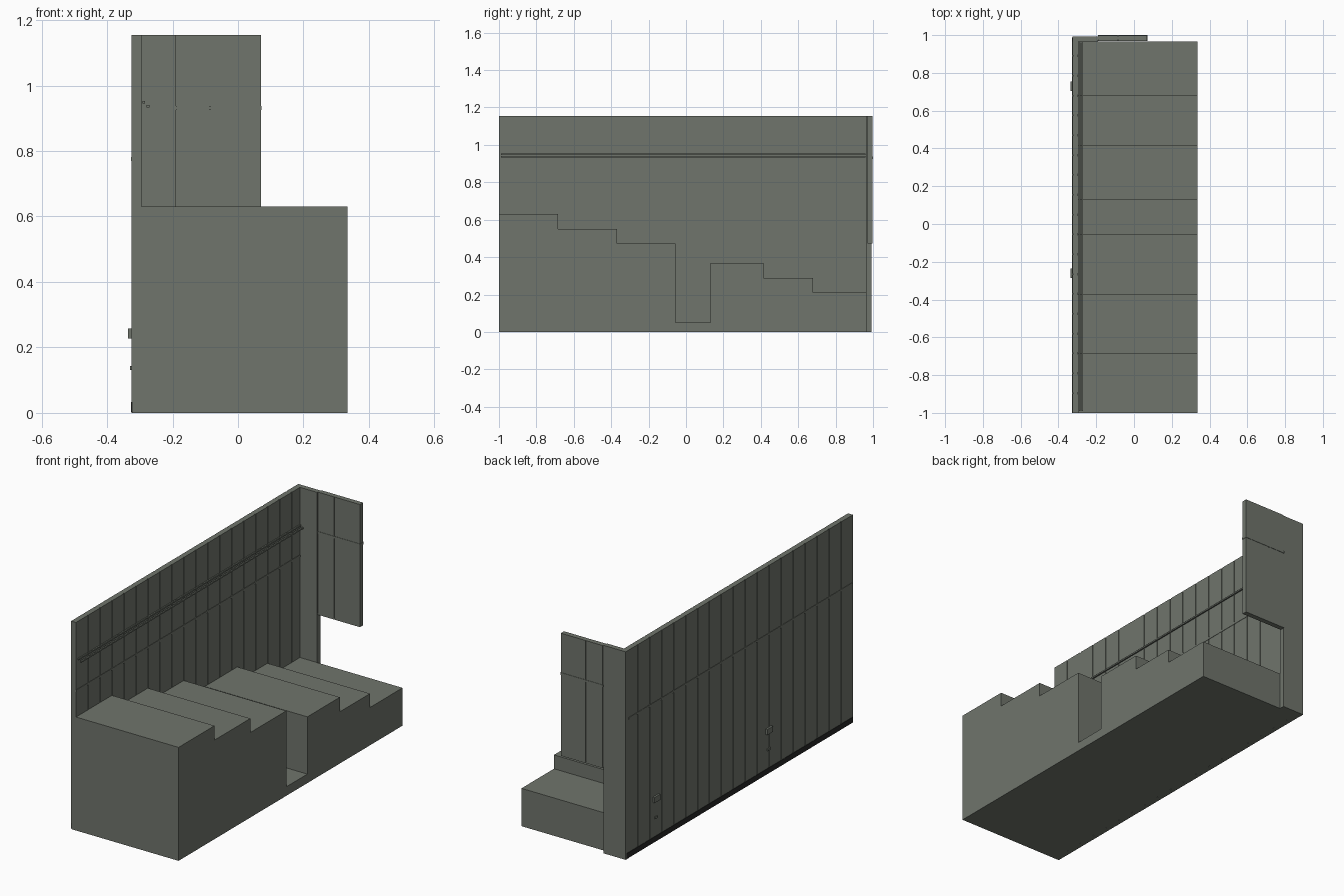
import bpy

if "Cube" in bpy.data.objects:
    bpy.data.objects.remove(bpy.data.objects["Cube"])


def mat(name, r, g, b):
    m = bpy.data.materials.new(name)
    m.diffuse_color = (r, g, b, 1)
    m.use_nodes = True
    m.node_tree.nodes["Principled BSDF"].inputs["Base Color"].default_value = m.diffuse_color
    return m


GREY = mat("grey_green", 0.16, 0.177, 0.15)
DARK = mat("dark_trim", 0.02, 0.021, 0.02)


def boxes(name, spans, material=GREY):
    """One object from a list of (x0, x1, y0, y1, z0, z1) boxes."""
    verts, faces = [], []
    for x0, x1, y0, y1, z0, z1 in spans:
        n = len(verts)
        verts += [(x, y, z) for z in (z0, z1) for x, y in ((x0, y0), (x1, y0), (x1, y1), (x0, y1))]
        faces += [(n + 3, n + 2, n + 1, n), (n + 4, n + 5, n + 6, n + 7)]
        faces += [(n + i, n + (i + 1) % 4, n + 4 + (i + 1) % 4, n + 4 + i) for i in range(4)]
    me = bpy.data.meshes.new(name)
    me.from_pydata(verts, [], faces)
    me.materials.append(material)
    ob = bpy.data.objects.new(name, me)
    bpy.context.collection.objects.link(ob)
    return ob


TOP, PITCH, GAP = 1.155, 0.105, 0.004
WALL_L, WALL_R, END = -0.325, -0.295, 0.967

# Stepped row of cabinet blocks: (y start, y end, height)
steps = [(-1, -0.685, 0.63), (-0.685, -0.37, 0.55), (-0.37, -0.055, 0.472),
         (-0.055, 0.13, 0.05), (0.13, 0.415, 0.368), (0.415, 0.68, 0.287), (0.68, 0.965, 0.21)]
for i, (y0, y1, h) in enumerate(steps):
    boxes(f"step_block_{i + 1}", [(WALL_R, 0.335, y0, y1, 0, h)])

# Long wall: core with planks on both sides, narrow grooves between them
boxes("wall_core", [(WALL_L + 0.003, WALL_R - 0.003, -1, END, 0, TOP)])
edges = [-1 + PITCH * k for k in range(19)] + [END]
planks = []
for a, b in zip(edges, edges[1:]):
    lo = a if a == -1 else a + GAP
    hi = b if b == END else b - GAP
    planks.append((WALL_L, WALL_L + 0.003, lo, hi, 0.033, TOP))
    planks.append((WALL_R - 0.003, WALL_R, lo, hi, 0, TOP))
boxes("wall_planks", planks)

# Horizontal batten on both wall faces, baseboard on the back
boxes("wall_batten", [(WALL_L - 0.002, WALL_L + 0.004, -1.0, END, 0.769, 0.781),
                      (WALL_R - 0.004, WALL_R + 0.002, -1.0, END, 0.769, 0.781)])
boxes("baseboard", [(WALL_L - 0.002, WALL_L + 0.003, -1, END + 0.02, 0.003, 0.033)], DARK)

# Two thin rails in front of the wall
boxes("thin_rails", [(-0.291, -0.284, -0.99, 0.96, 0.945, 0.953),
                     (-0.279, -0.271, -0.99, 0.96, 0.933, 0.941)])

# Return post and hanging end panel with planks and battens
boxes("return_post", [(WALL_L, -0.19, 0.965, 0.993, 0, TOP)])
boxes("end_panel_core", [(-0.19, 0.07, 0.973, 0.995, 0.48, TOP)])
end_planks = []
for x0, x1 in ((-0.187, -0.088), (-0.082, 0.07)):
    end_planks += [(x0, x1, y, y + 0.003, 0.48, TOP) for y in (0.97, 0.995)]
boxes("end_panel_planks", end_planks)
boxes("end_panel_batten", [(-0.19, 0.072, 0.968, 1.0, 0.925, 0.937)])
boxes("end_panel_sill", [(-0.19, 0.07, 0.97, 0.998, 0.474, 0.482)])

# Socket boxes and small knobs on the back of the wall
for i, y in enumerate((-0.26, 0.73)):
    boxes(f"socket_{i + 1}", [(-0.336, WALL_L, y - 0.025, y + 0.025, 0.227, 0.258)])
    boxes(f"knob_{i + 1}", [(-0.33, WALL_L, y - 0.012, y + 0.012, 0.131, 0.143)])
